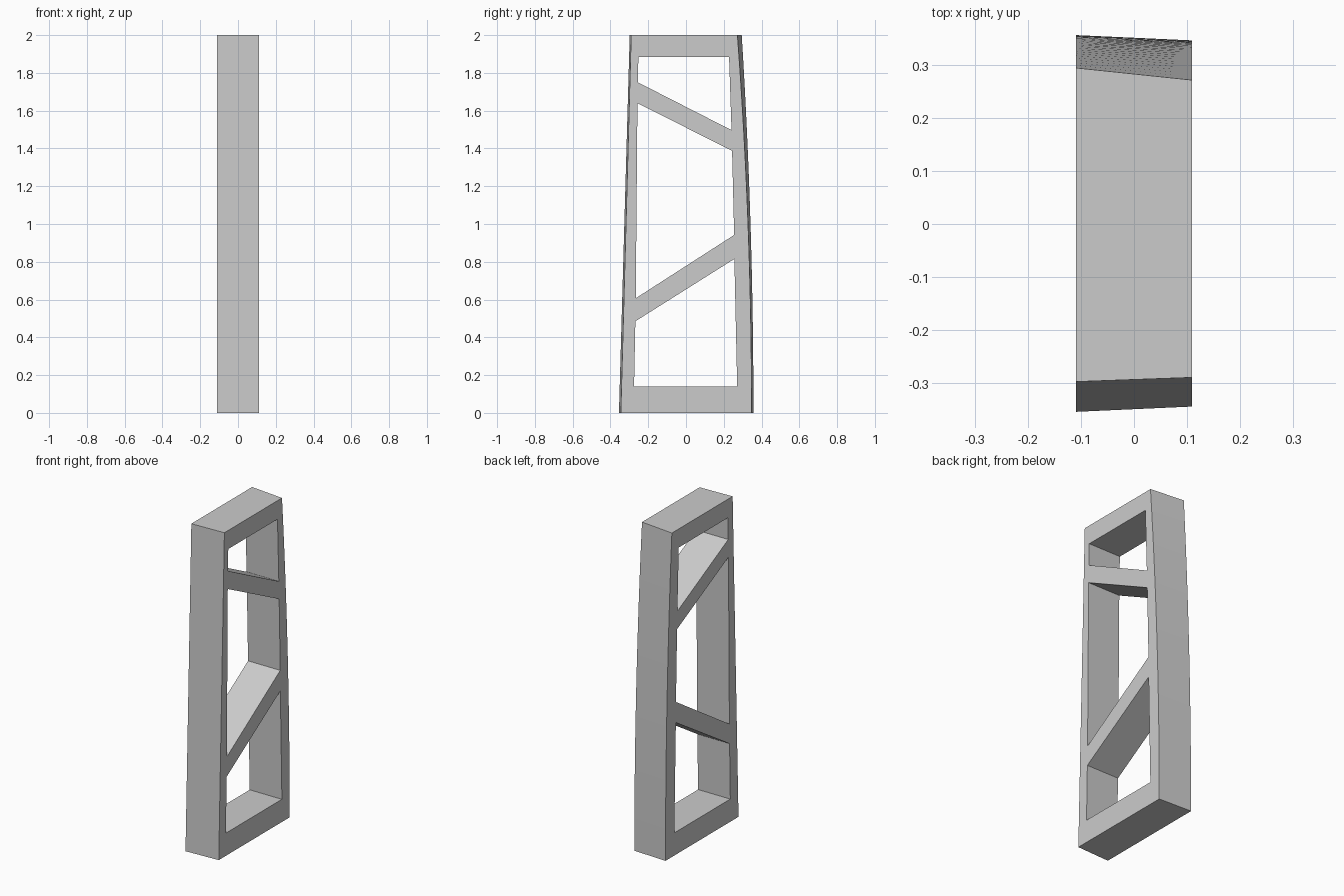
import bpy
import bmesh

if "Cube" in bpy.data.objects:
    bpy.data.objects.remove(bpy.data.objects["Cube"])

HALF = 0.11      # half width in x
SEGS = 24        # segments along the curved back edge


def outline(front_low, front_top, back_low, back_top):
    """Closed (y, z) outline: straight front edge, gently bowed back edge."""
    back = [(back_low + (back_top - back_low) * (i / SEGS) ** 2, 2 * i / SEGS)
            for i in range(SEGS + 1)]
    return [(front_low, 0)] + back + [(front_top, 2)]


# Outer edge differs slightly from side to side; the openings run straight through
outer_left = outline(-0.355, -0.298, 0.357, 0.295)
outer_right = outline(-0.345, -0.290, 0.347, 0.272)
openings = [
    [(-0.275, 0.14), (0.271, 0.14), (0.256, 0.815), (-0.268, 0.485)],
    [(-0.266, 0.607), (0.255, 0.942), (0.244, 1.387), (-0.257, 1.64)],
    [(-0.255, 1.75), (0.241, 1.497), (0.228, 1.885), (-0.252, 1.885)],
]
loops = [(outer_left, outer_right)] + [(o, o) for o in openings]

bm = bmesh.new()
side_edges = {-1: [], 1: []}
for left, right in loops:
    rings = {}
    for side, pts in ((-1, left), (1, right)):
        ring = [bm.verts.new((side * HALF, y, z)) for y, z in pts]
        n = len(ring)
        side_edges[side] += [bm.edges.new((ring[i], ring[(i + 1) % n])) for i in range(n)]
        rings[side] = ring
    # Walls joining the two sides
    for i in range(n):
        j = (i + 1) % n
        bm.faces.new((rings[-1][i], rings[-1][j], rings[1][j], rings[1][i]))

# Flat side faces with the openings left out
for side, edges in side_edges.items():
    bmesh.ops.triangle_fill(bm, edges=edges, use_beauty=True, normal=(side, 0, 0))
bmesh.ops.recalc_face_normals(bm, faces=bm.faces)

mesh = bpy.data.meshes.new("braced_frame")
bm.to_mesh(mesh)
bm.free()
frame = bpy.data.objects.new("braced_frame", mesh)
bpy.context.collection.objects.link(frame)

grey = bpy.data.materials.new("light_grey")
grey.diffuse_color = (0.6, 0.6, 0.6, 1)
grey.use_nodes = True
grey.node_tree.nodes["Principled BSDF"].inputs["Base Color"].default_value = grey.diffuse_color
mesh.materials.append(grey)

bpy.context.view_layer.objects.active = frame
frame.select_set(True)
bpy.ops.object.shade_smooth_by_angle()
